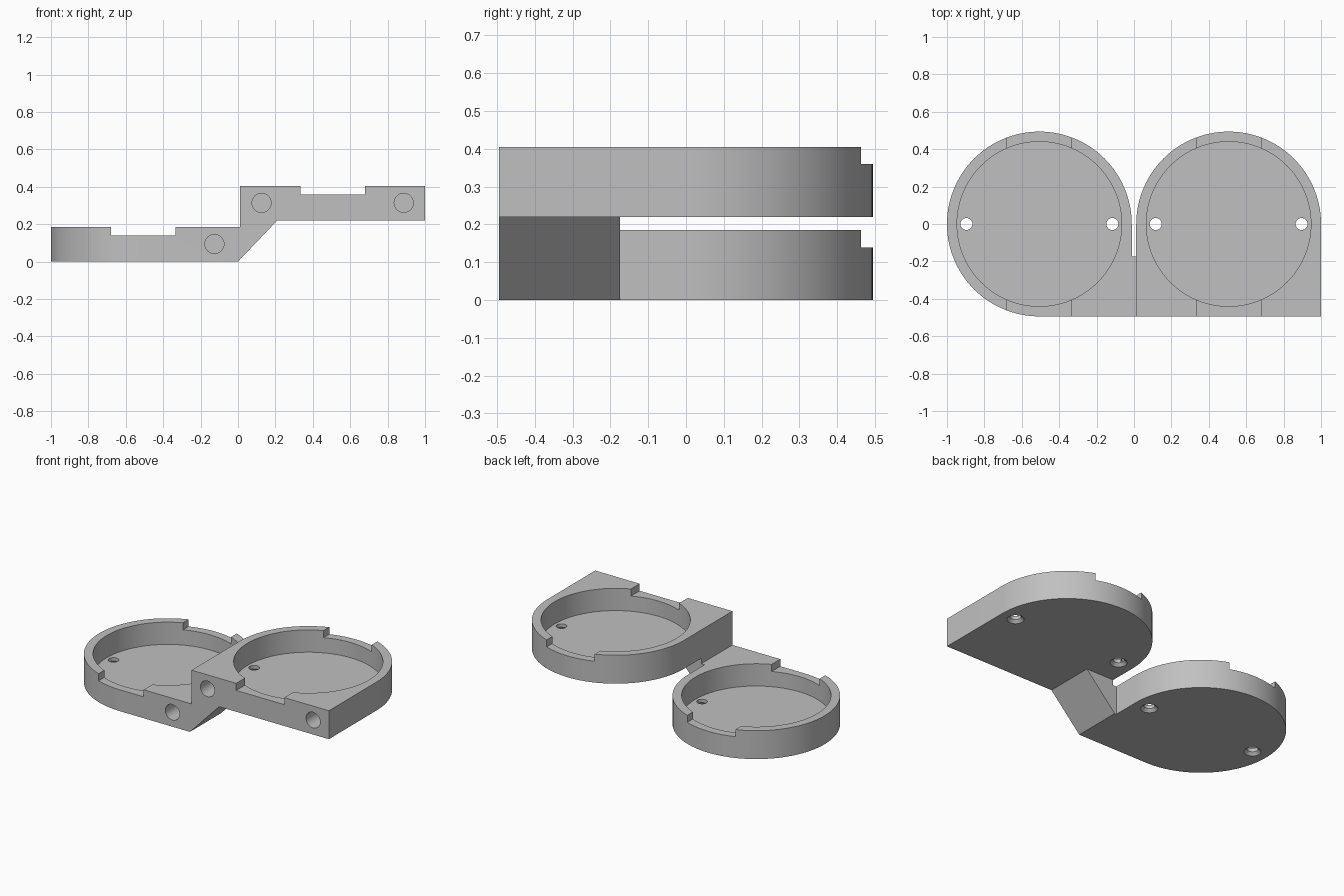
import bpy
import bmesh
import math
from mathutils import Matrix, Vector

default_cube = bpy.data.objects.get("Cube")
if default_cube:
    bpy.data.objects.remove(default_cube, do_unlink=True)

# Main sizes
RADIUS, POCKET, CENTRE = 0.494, 0.44, 0.506
HEIGHT, FLOOR, NOTCH_Z, NOTCH_HALF = 0.185, 0.04, 0.139, 0.173
UPPER_Z, HOLE_X = 0.22, 0.39

grey = bpy.data.materials.new("plain grey")
grey.use_nodes = True
colour = (0.53, 0.53, 0.53, 1)
grey.diffuse_color = colour
grey.node_tree.nodes["Principled BSDF"].inputs["Base Color"].default_value = colour


def finish(name, bm):
    bmesh.ops.recalc_face_normals(bm, faces=bm.faces[:])
    mesh = bpy.data.meshes.new(name)
    bm.to_mesh(mesh)
    bm.free()
    mesh.materials.append(grey)
    obj = bpy.data.objects.new(name, mesh)
    bpy.context.collection.objects.link(obj)
    return obj


def prism(name, points, direction):
    """Extrude a closed outline of 3D points."""
    bm = bmesh.new()
    face = bm.faces.new([bm.verts.new(p) for p in points])
    new = bmesh.ops.extrude_face_region(bm, geom=[face])["geom"]
    moved = [v for v in new if isinstance(v, bmesh.types.BMVert)]
    bmesh.ops.translate(bm, verts=moved, vec=direction)
    return finish(name, bm)


def cone(name, r1, r2, start, end, segments):
    """Round cutter running from start to end."""
    start, end = Vector(start), Vector(end)
    axis = end - start
    turn = axis.to_track_quat("Z", "Y").to_matrix().to_4x4()
    bm = bmesh.new()
    bmesh.ops.create_cone(bm, cap_ends=True, segments=segments, radius1=r1, radius2=r2,
                          depth=axis.length,
                          matrix=Matrix.Translation((start + end) / 2) @ turn)
    return finish(name, bm)


def cut(obj, cutter):
    cutter.hide_render = True
    mod = obj.modifiers.new("cut", "BOOLEAN")
    mod.operation, mod.solver, mod.object = "DIFFERENCE", "EXACT", cutter
    bpy.context.view_layer.objects.active = obj
    bpy.ops.object.modifier_apply(modifier=mod.name)
    bpy.data.objects.remove(cutter, do_unlink=True)


def tray(name, cx, z, square_left, magnet_sides):
    # Outline: round, with one or both front corners squared off
    def arc(a, b):
        steps = round(abs(b - a) / 3)
        angles = [math.radians(a + (b - a) * i / steps) for i in range(steps + 1)]
        return [(cx + RADIUS * math.cos(t), RADIUS * math.sin(t), z) for t in angles]

    outline = [(cx + RADIUS, -RADIUS, z)] + arc(0, 180 if square_left else 270)
    if square_left:
        outline.append((cx - RADIUS, -RADIUS, z))
    body = prism(name, outline, (0, 0, HEIGHT))

    # Round pocket
    cut(body, cone("pocket_cutter", POCKET, POCKET, (cx, 0, z + FLOOR), (cx, 0, z + 0.5), 120))
    # Notch through front and back rims
    xs = (cx - NOTCH_HALF, cx + NOTCH_HALF)
    low, high = z + NOTCH_Z, z + 0.5
    section = [(xs[0], -1, low), (xs[1], -1, low), (xs[1], -1, high), (xs[0], -1, high)]
    cut(body, prism("notch_cutter", section, (0, 2, 0)))
    # Countersunk screw holes in the floor
    for side in (-1, 1):
        x = cx + side * HOLE_X
        cut(body, cone("countersink_cutter", 0.055, 0.025, (x, 0, z - 0.005), (x, 0, z + 0.025), 32))
        cut(body, cone("screw_cutter", 0.032, 0.032, (x, 0, z - 0.1), (x, 0, z + 0.1), 32))
    # Blind round holes in the front face
    for side in magnet_sides:
        x = cx + side * 0.38
        cut(body, cone("front_hole_cutter", 0.051, 0.051, (x, -0.6, z + 0.094),
                       (x, -RADIUS + 0.15, z + 0.094), 32))

    bpy.ops.object.select_all(action="DESELECT")
    body.select_set(True)
    bpy.context.view_layer.objects.active = body
    bpy.ops.object.shade_smooth_by_angle(angle=math.radians(25))


tray("lower_tray", -CENTRE, 0, False, (1,))
tray("upper_tray", CENTRE, UPPER_Z, True, (-1, 1))

# Sloped bridge joining the trays at the front
gap = CENTRE - RADIUS
bridge = [(-gap, 0), (0, 0), (0.21, UPPER_Z), (gap, UPPER_Z), (gap, HEIGHT), (-gap, HEIGHT)]
prism("sloped_bridge", [(x, -RADIUS, z) for x, z in bridge], (0, 0.32, 0))
